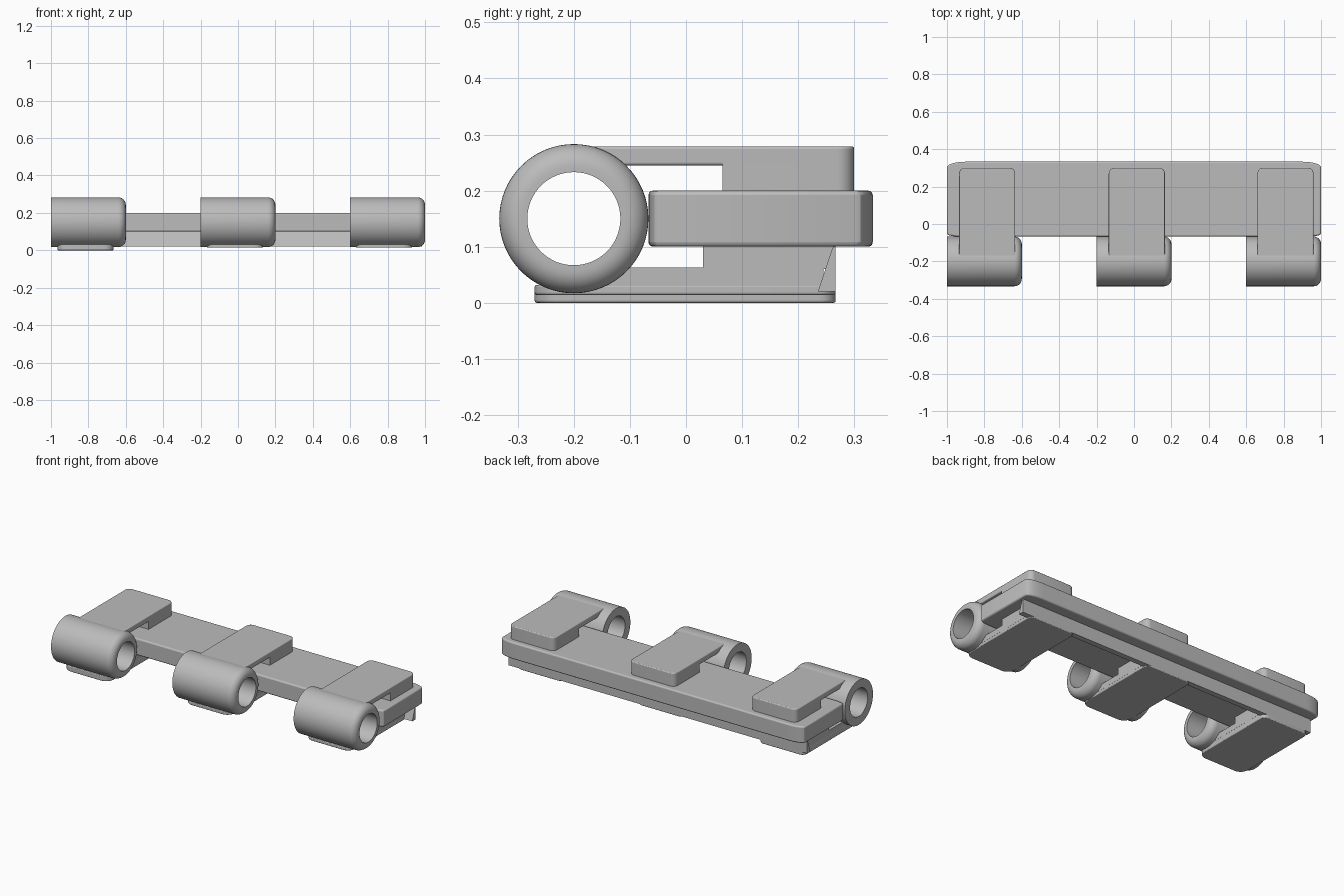
import bpy, bmesh
from math import sin, cos, pi

cube = bpy.data.objects.get("Cube")
if cube:
    bpy.data.objects.remove(cube)

# One plain grey finish for everything
grey = bpy.data.materials.new("plain_grey")
grey.use_nodes = True
COLOR = (0.5, 0.5, 0.5, 1)
grey.diffuse_color = COLOR
grey.node_tree.nodes["Principled BSDF"].inputs["Base Color"].default_value = COLOR


def finish(name, bm, bevel=0):
    bmesh.ops.recalc_face_normals(bm, faces=bm.faces)
    mesh = bpy.data.meshes.new(name)
    bm.to_mesh(mesh)
    bm.free()
    mesh.materials.append(grey)
    obj = bpy.data.objects.new(name, mesh)
    bpy.context.collection.objects.link(obj)
    if bevel:
        mod = obj.modifiers.new("soft_edges", "BEVEL")
        mod.width = bevel
        mod.segments = 3
        mod.limit_method = "ANGLE"
        mod.angle_limit = pi / 4
    bpy.ops.object.select_all(action="DESELECT")
    obj.select_set(True)
    bpy.context.view_layer.objects.active = obj
    bpy.ops.object.shade_smooth_by_angle(angle=pi / 6)
    return obj


def extrude(bm, points, offset):
    face = bm.faces.new([bm.verts.new(p) for p in points])
    new = bmesh.ops.extrude_face_region(bm, geom=[face])["geom"]
    verts = [v for v in new if isinstance(v, bmesh.types.BMVert)]
    bmesh.ops.translate(bm, verts=verts, vec=offset)


def slab(name, x, y, z, front, back, bevel=0, steps=6):
    """Flat slab with elliptical corners; front/back are (rx, ry) radii."""
    points = []
    corners = [(x[1], y[1], -1, -1, back), (x[0], y[1], 1, -1, back),
               (x[0], y[0], 1, 1, front), (x[1], y[0], -1, 1, front)]
    for i, (cx, cy, sx, sy, (rx, ry)) in enumerate(corners):
        if rx == 0:
            points.append((cx, cy, z[0]))
            continue
        for k in range(steps + 1):
            a = i * pi / 2 + k / steps * pi / 2
            points.append((cx + sx * rx + rx * cos(a),
                           cy + sy * ry + ry * sin(a), z[0]))
    bm = bmesh.new()
    extrude(bm, points, (0, 0, z[1] - z[0]))
    return finish(name, bm, bevel)


def barrel(name, x0, x1, outer=0.133, inner=0.083, fillet=0.04, segs=64):
    """Hollow knuckle, square at one end and rounded at the other."""
    profile = [(x0, inner), (x0, outer)]
    for k in range(9):
        a = k / 8 * pi / 2
        profile.append((x1 - fillet + fillet * sin(a),
                        outer - fillet + fillet * cos(a)))
    profile.append((x1, inner))
    bm = bmesh.new()
    rings = [[bm.verts.new((px, -0.2 + r * cos(2 * pi * s / segs),
                            0.15 + r * sin(2 * pi * s / segs)))
              for s in range(segs)] for px, r in profile]
    for i, ring in enumerate(rings):
        nxt = rings[(i + 1) % len(rings)]
        for s in range(segs):
            t = (s + 1) % segs
            bm.faces.new((ring[s], ring[t], nxt[t], nxt[s]))
    return finish(name, bm)


# Long central leaf
slab("main_plate", (-1, 1), (-0.067, 0.333), (0.1, 0.2),
     (0.07, 0.015), (0.1, 0.03), bevel=0.016)

# Tapered lip under the back of the leaf
bm = bmesh.new()
extrude(bm, [(-0.985, 0.235, 0.02), (-0.985, 0.267, 0.02), (-0.985, 0.267, 0.1),
             (-0.985, 0.262, 0.1)], (1.97, 0, 0))
finish("back_lip", bm)

# Three knuckles, each with an upper and a lower strap
SQUARE = (0, 0)
ROUND = (0.03, 0.03)
knuckles = [("right", -1.0, -0.935, -0.965, 0.0),
            ("middle", -0.2, -0.135, -0.165, 0.014),
            ("left", 0.6, 0.66, 0.63, 0.014)]
for side, start, top, low, base in knuckles:
    barrel(side + "_knuckle", start, start + 0.4)
    tx, lx = (top, top + 0.3), (low, low + 0.3)
    slab(side + "_upper_strap", tx, (-0.2, 0.3), (0.245, 0.279),
         SQUARE, ROUND, bevel=0.005)
    slab(side + "_upper_spacer", tx, (0.065, 0.3), (0.195, 0.25), SQUARE, ROUND)
    slab(side + "_lower_strap", lx, (-0.27, 0.267), (base, 0.032),
         (0.05, 0.05), ROUND, bevel=0.004)
    slab(side + "_lower_arm", lx, (-0.2, 0.245), (0.03, 0.063), SQUARE, SQUARE)
    slab(side + "_lower_spacer", lx, (0.03, 0.262), (0.06, 0.105), SQUARE, SQUARE)
